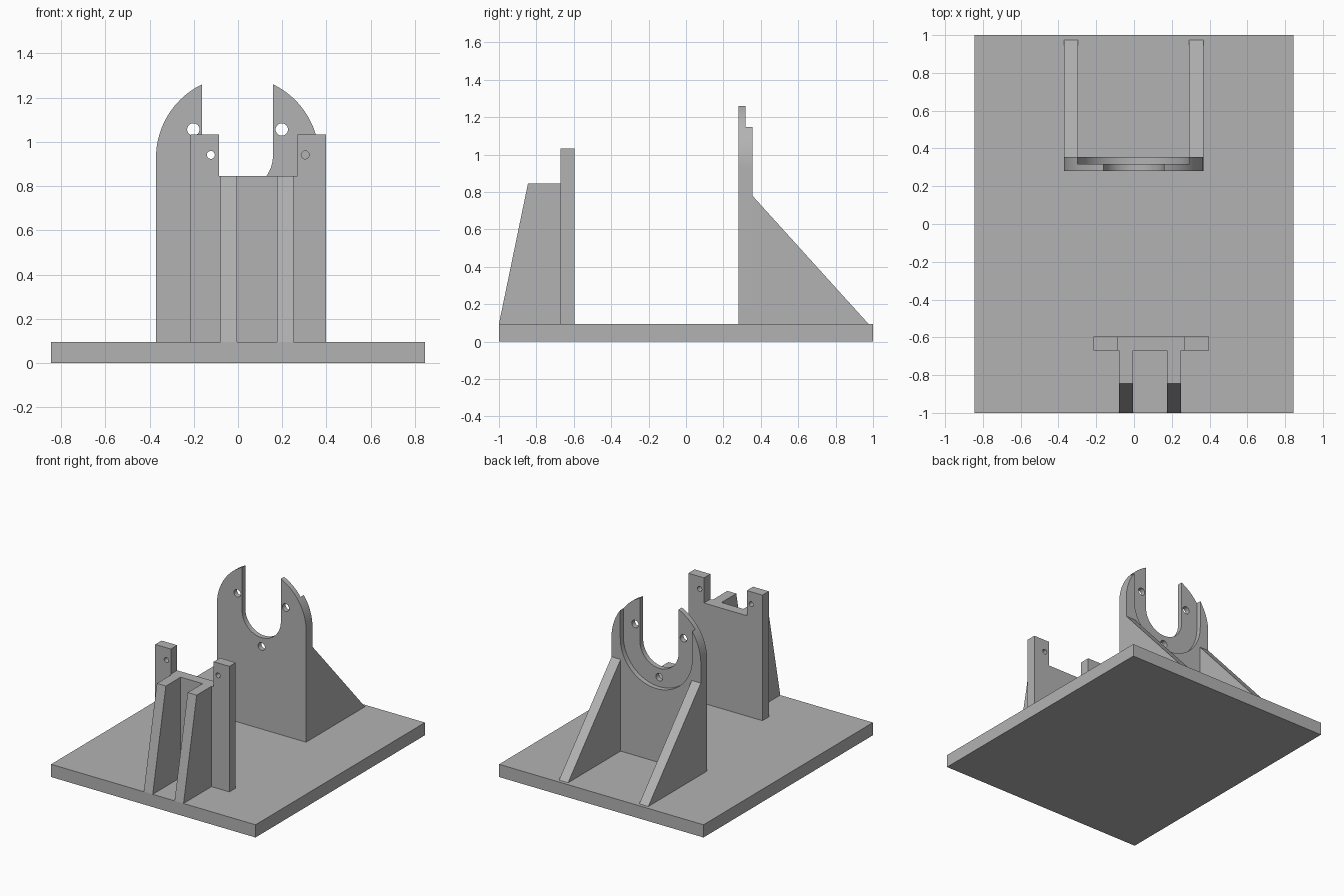
import bpy, bmesh
from math import sin, cos, radians

cube = bpy.data.objects.get("Cube")
if cube:
    bpy.data.objects.remove(cube, do_unlink=True)

grey = bpy.data.materials.new("neutral grey")
grey.use_nodes = True
colour = (0.45, 0.45, 0.45, 1)
grey.diffuse_color = colour
grey.node_tree.nodes["Principled BSDF"].inputs["Base Color"].default_value = colour


def extrude(name, profile, axis, lo, hi):
    """Solid from a closed profile: (x, z) pushed along y, or (y, z) along x."""
    bm = bmesh.new()
    place = (lambda p, d: (p[0], d, p[1])) if axis == "y" else (lambda p, d: (d, p[0], p[1]))
    near = [bm.verts.new(place(p, lo)) for p in profile]
    far = [bm.verts.new(place(p, hi)) for p in profile]
    bm.faces.new(near)
    bm.faces.new(far[::-1])
    n = len(profile)
    for i in range(n):
        j = (i + 1) % n
        bm.faces.new((near[j], near[i], far[i], far[j]))
    bmesh.ops.recalc_face_normals(bm, faces=bm.faces)
    mesh = bpy.data.meshes.new(name)
    bm.to_mesh(mesh)
    bm.free()
    mesh.materials.append(grey)
    obj = bpy.data.objects.new(name, mesh)
    bpy.context.collection.objects.link(obj)
    return obj


def rect(x0, x1, z0, z1):
    return [(x0, z0), (x1, z0), (x1, z1), (x0, z1)]


def arc(cx, cz, r, start, end, steps=48):
    angles = [radians(start + (end - start) * i / steps) for i in range(steps + 1)]
    return [(cx + r * cos(a), cz + r * sin(a)) for a in angles]


def circle(cx, cz, r):
    return arc(cx, cz, r, 0, 360, 32)[:-1]


def u_slot(cx, cz, r, top):
    return arc(cx, cz, r, 180, 360) + [(cx + r, top), (cx - r, top)]


def cut(obj, profile, lo, hi):
    """Subtract a profile pushed along y, then discard the cutter."""
    cutter = extrude("cutter", profile, "y", lo, hi)
    cutter.hide_render = True
    mod = obj.modifiers.new("cut", "BOOLEAN")
    mod.operation, mod.solver, mod.object = "DIFFERENCE", "EXACT", cutter
    bpy.context.view_layer.update()
    graph = bpy.context.evaluated_depsgraph_get()
    result = bpy.data.meshes.new_from_object(obj.evaluated_get(graph))
    obj.modifiers.clear()
    obj.data = result
    bpy.data.objects.remove(cutter, do_unlink=True)


FLOOR = 0.095

# Base plate
extrude("base_plate", rect(-0.845, 0.845, 0, FLOOR), "y", -1, 1)

# Front bracket: notched upright with two small holes
notched = [(-0.215, FLOOR), (0.398, FLOOR), (0.398, 1.033), (0.268, 1.033),
           (0.268, 0.845), (-0.086, 0.845), (-0.086, 1.033), (-0.215, 1.033)]
front_upright = extrude("front_upright", notched, "y", -0.67, -0.595)
for x in (-0.123, 0.304):
    cut(front_upright, circle(x, 0.941, 0.018), -0.8, -0.5)

# Front ribs with a steep sloping edge
front_rib = [(-1, FLOOR), (-0.67, FLOOR), (-0.67, 0.845), (-0.845, 0.845)]
for side, x in (("right", -0.079), ("left", 0.176)):
    extrude("front_rib_" + side, front_rib, "x", x, x + 0.074)

# Rear bracket: round-topped upright, U slot, recess on the back, three holes
CX, OUTER = -0.002, 0.369
dome = arc(CX, 0.928, OUTER, 0, 180, 64) + [(CX - OUTER, FLOOR), (CX + OUTER, FLOOR)]
rear_upright = extrude("rear_upright", dome, "y", 0.28, 0.355)
cut(rear_upright, u_slot(CX, 0.938, 0.297, 1.5), 0.318, 0.5)
cut(rear_upright, u_slot(CX, 0.938, 0.16, 1.6), 0.1, 0.6)
for x, z in ((-0.2, 1.056), (0.2, 1.056), (0, 0.712)):
    cut(rear_upright, circle(CX + x, z, 0.028), 0.1, 0.6)

# Rear gussets, one flush with each edge of the upright
gusset = [(0.355, FLOOR), (0.975, FLOOR), (0.355, 0.78)]
for side, x in (("right", CX - OUTER), ("left", CX + OUTER - 0.075)):
    extrude("rear_gusset_" + side, gusset, "x", x, x + 0.075)

# Smooth the round walls, keep the edges sharp
for obj in (front_upright, rear_upright):
    bpy.ops.object.select_all(action="DESELECT")
    obj.select_set(True)
    bpy.context.view_layer.objects.active = obj
    bpy.ops.object.shade_smooth_by_angle(angle=radians(30))
